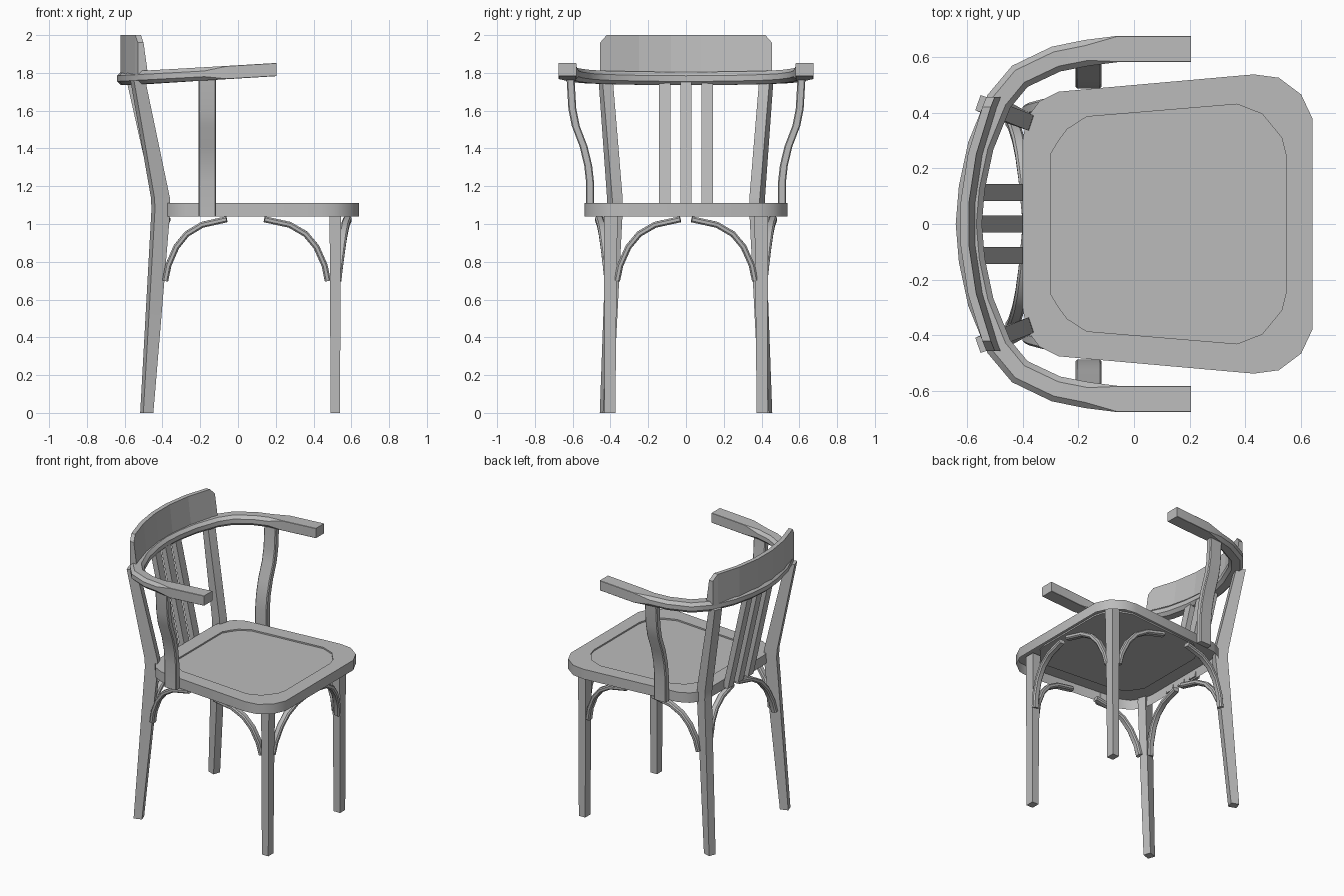
import bpy, bmesh, math
from mathutils import Vector

cube = bpy.data.objects.get("Cube")
if cube:
    bpy.data.objects.remove(cube, do_unlink=True)

grey = bpy.data.materials.new("plain grey")
grey.use_nodes = True
colour = (0.5, 0.5, 0.5, 1)
grey.diffuse_color = colour
grey.node_tree.nodes["Principled BSDF"].inputs["Base Color"].default_value = colour

UP = Vector((0, 0, 1))


def loft(name, rings, smooth=True, open_start=False):
    """Skin a list of equal-sized rings and cap the ends."""
    bm = bmesh.new()
    rows = [[bm.verts.new(p) for p in ring] for ring in rings]
    n = len(rows[0])
    for a, b in zip(rows, rows[1:]):
        for i in range(n):
            j = (i + 1) % n
            bm.faces.new((a[i], a[j], b[j], b[i]))
    bm.faces.new(rows[-1])
    if not open_start:
        bm.faces.new(rows[0][::-1])
        bmesh.ops.recalc_face_normals(bm, faces=bm.faces)
    mesh = bpy.data.meshes.new(name)
    bm.to_mesh(mesh)
    bm.free()
    mesh.materials.append(grey)
    obj = bpy.data.objects.new(name, mesh)
    bpy.context.collection.objects.link(obj)
    if smooth:
        bpy.ops.object.select_all(action='DESELECT')
        obj.select_set(True)
        bpy.context.view_layer.objects.active = obj
        bpy.ops.object.shade_smooth_by_angle(angle=math.radians(35))
    return obj


def section(p, u, v, a, b, chamfer=0.0):
    """Rectangle around p with half sizes a along u and b along v, optionally chamfered."""
    p, c = Vector(p), chamfer
    if c == 0:
        corners = [(-a, -b), (a, -b), (a, b), (-a, b)]
    else:
        corners = [(-a + c, -b), (a - c, -b), (a, -b + c), (a, b - c),
                   (a - c, b), (-a + c, b), (-a, b - c), (-a, -b + c)]
    return [p + u * x + v * y for x, y in corners]


def tangent(path, i):
    return (path[min(i + 1, len(path) - 1)] - path[max(i - 1, 0)]).normalized()


# Seat: open-bottomed rim with a slightly sunken panel
def outline(half, z):
    pts = [(x, -y, z) for x, y in half]
    return pts + [(x, y, z) for x, y in reversed(half)]


rim = [(-0.40, 0.30), (-0.385, 0.38), (-0.34, 0.44), (-0.27, 0.475),
       (0.43, 0.537), (0.52, 0.525), (0.60, 0.465), (0.64, 0.38)]
panel = [(-0.30, 0.25), (-0.27, 0.30), (-0.24, 0.34), (-0.17, 0.385),
         (0.37, 0.43), (0.46, 0.395), (0.53, 0.31), (0.545, 0.25)]
loft("seat", [outline(rim, 1.04), outline(rim, 1.11),
              outline(panel, 1.11), outline(panel, 1.10)], open_start=True)

# Bent arm rail: square at the tips, rounded around the back
half = [(0.205, 0.628), (-0.06, 0.628), (-0.17, 0.614), (-0.28, 0.592), (-0.41, 0.53),
        (-0.485, 0.44), (-0.55, 0.28), (-0.582, 0.13)]
flat = half + [(-0.593, 0)] + [(x, -y) for x, y in reversed(half)]
path = [Vector((x, y, 1.767 + (x + 0.64) * 0.06)) for x, y in flat]
rings = []
for i, p in enumerate(path):
    side = UP.cross(tangent(path, i)).normalized()
    rounding = 0.002 if p.x > -0.1 else 0.02
    rings.append(section(p, side, UP, 0.047, 0.035, rounding))
loft("arm_rail", rings)

# Curved crest board with clipped top corners
rings = []
for y in (-0.455, -0.42, -0.25, -0.08, 0.08, 0.25, 0.42, 0.455):
    back = -0.625 + 0.095 * (y / 0.455) ** 2
    top = 1.96 if abs(y) > 0.43 else 2.0
    rings.append([(back, y, 1.78), (back, y, top),
                  (back + 0.03, y, top), (back + 0.055, y, 1.78)])
loft("crest_board", rings, smooth=False)

# Back spindles
X, Y = Vector((1, 0, 0)), Vector((0, 1, 0))
for i, y in enumerate((-0.113, 0, 0.113)):
    loft(f"back_spindle_{i + 1}", [section((-0.41, y, 1.05), X, Y, 0.02, 0.03),
                                   section((-0.57, y, 1.76), X, Y, 0.02, 0.03)])


def bracket(name, start, end, side):
    """Bent strip rising from a leg and flattening out below the seat."""
    start, end = Vector(start), Vector(end)
    curve = [(0, 0), (0.05, 0.25), (0.18, 0.55), (0.35, 0.76), (0.6, 0.91), (1, 1)]
    pts = []
    for s, h in curve:
        p = start.lerp(end, s)
        p.z = start.z + (end.z - start.z) * h
        # sideways drift towards the rim follows the height
        drift = (end - start).dot(side)
        pts.append(p + side * drift * (h - s) * 0.6)
    rings = []
    for i, p in enumerate(pts):
        t = tangent(pts, i)
        n = t.cross(side).normalized()
        rings.append(section(p, n, t.cross(n).normalized(), 0.016, 0.022, 0.008))
    loft(name, rings)


for s, tag in ((1, "a"), (-1, "b")):
    # Front legs
    loft("front_leg_" + tag, [section((0.515, s * 0.403, 0), X, Y, 0.025, 0.029),
                              section((0.515, s * 0.400, 0.75), X, Y, 0.028, 0.033),
                              section((0.515, s * 0.397, 1.1), X, Y, 0.031, 0.036)])
    # Rear legs running up to the arm rail, turned towards the middle
    u = Vector((math.cos(0.33), -s * math.sin(0.33), 0))
    v = UP.cross(u)
    loft("rear_leg_" + tag, [section((-0.483, s * 0.423, 0), u, v, 0.028, 0.026),
                             section((-0.408, s * 0.376, 1.08), u, v, 0.043, 0.029),
                             section((-0.411, s * 0.377, 1.14), u, v, 0.043, 0.029),
                             section((-0.53, s * 0.425, 1.76), u, v, 0.032, 0.029)])
    # Wavy arm posts fixed to the seat sides
    wave = [(0.508, 1.04), (0.508, 1.22), (0.518, 1.31), (0.542, 1.41), (0.584, 1.52),
            (0.602, 1.61), (0.612, 1.78)]
    loft("arm_post_" + tag,
         [section((-0.163, s * y, z), X, Y, 0.047, 0.021, 0.006) for y, z in wave])
    # Brackets below the seat
    bracket("front_bracket_" + tag, (0.525, s * 0.365, 0.70), (0.58, s * 0.03, 1.025), X)
    bracket("rear_bracket_" + tag, (-0.44, s * 0.365, 0.70), (-0.38, s * 0.03, 1.025), X)
    bracket("side_front_bracket_" + tag, (0.475, s * 0.41, 0.70), (0.14, s * 0.46, 1.025), Y)
    bracket("side_rear_bracket_" + tag, (-0.385, s * 0.405, 0.70), (-0.06, s * 0.455, 1.025), Y)
